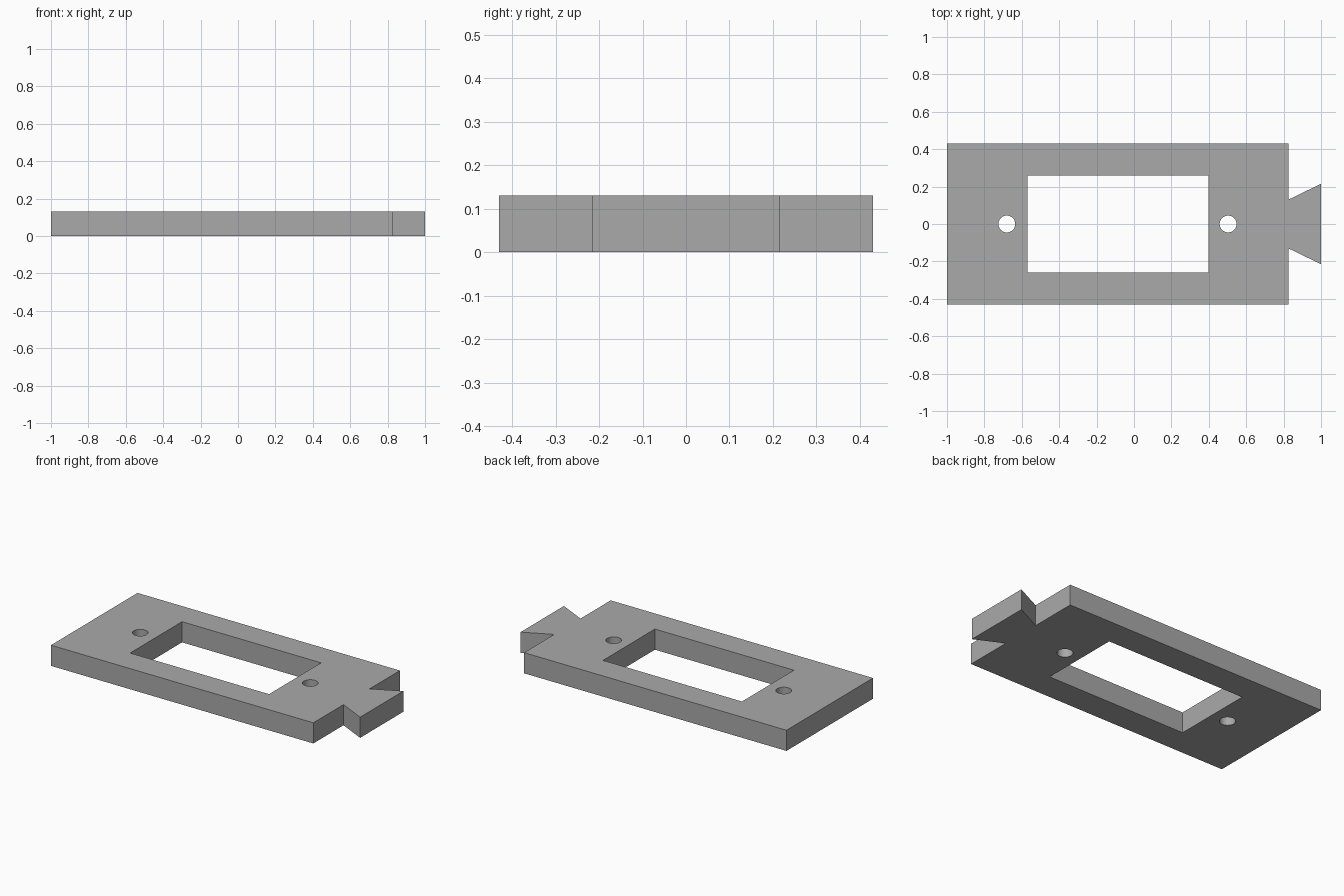
import bpy, bmesh
from math import cos, sin, tau

cube = bpy.data.objects.get("Cube")
if cube:
    bpy.data.objects.remove(cube, do_unlink=True)

HEIGHT = 0.13
HOLE_RADIUS = 0.045
HOLE_SIDES = 32

grey = bpy.data.materials.new("plain grey")
grey.use_nodes = True
colour = (0.4, 0.4, 0.4, 1)
grey.diffuse_color = colour
grey.node_tree.nodes["Principled BSDF"].inputs["Base Color"].default_value = colour


def circle(cx):
    angles = [tau * i / HOLE_SIDES for i in range(HOLE_SIDES)]
    return [(cx + HOLE_RADIUS * cos(a), HOLE_RADIUS * sin(a)) for a in angles]


def mirrored(half):
    """Close a half profile by mirroring it across the x axis."""
    return half + [(x, -y) for x, y in reversed(half)]


# Plate outline with dovetail tab, rectangular window and two screw holes
outline = mirrored([(-1, 0.43), (0.825, 0.43), (0.825, 0.13), (1, 0.215)])
window = mirrored([(-0.57, 0.258), (0.397, 0.258)])
loops = [outline, window, circle(-0.68), circle(0.503)]

bm = bmesh.new()
edges = []
for loop in loops:
    verts = [bm.verts.new((x, y, 0)) for x, y in loop]
    edges += [bm.edges.new((v, verts[i - 1])) for i, v in enumerate(verts)]
bmesh.ops.triangle_fill(bm, use_beauty=True, edges=edges, normal=(0, 0, 1))

# Thicken the profile into a solid
solid = bmesh.ops.extrude_face_region(bm, geom=bm.faces[:], use_keep_orig=True)
top = [g for g in solid["geom"] if isinstance(g, bmesh.types.BMVert)]
bmesh.ops.translate(bm, verts=top, vec=(0, 0, HEIGHT))
bmesh.ops.recalc_face_normals(bm, faces=bm.faces[:])

mesh = bpy.data.meshes.new("mounting_plate")
bm.to_mesh(mesh)
bm.free()
mesh.materials.append(grey)
plate = bpy.data.objects.new("mounting_plate", mesh)
bpy.context.collection.objects.link(plate)

# Smooth hole walls, sharp plate edges
bpy.context.view_layer.objects.active = plate
plate.select_set(True)
bpy.ops.object.shade_smooth_by_angle(angle=0.5)
